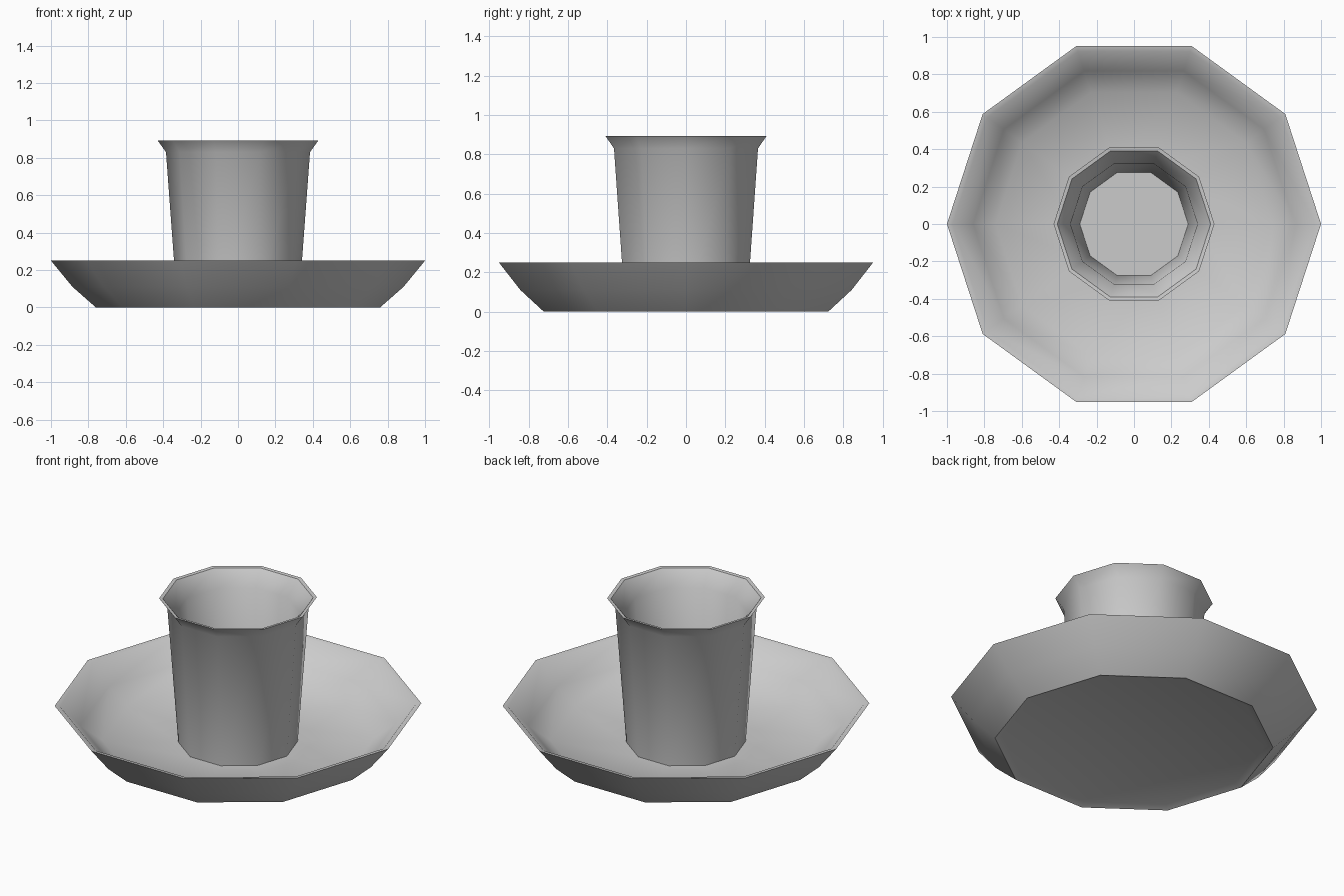
import bpy, bmesh, math

if "Cube" in bpy.data.objects:
    bpy.data.objects.remove(bpy.data.objects["Cube"])

SIDES = 10


def lathe(name, profile):
    """Spin a closed (radius, z) profile into a ten-sided solid; radius 0 ends become poles."""
    bm = bmesh.new()
    rings = []
    for r, z in profile:
        if r == 0:
            rings.append([bm.verts.new((0, 0, z))] * SIDES)
        else:
            rings.append([bm.verts.new((r * math.cos(2 * math.pi * i / SIDES),
                                        r * math.sin(2 * math.pi * i / SIDES), z))
                          for i in range(SIDES)])
    for a, b in zip(rings, rings[1:]):
        for i in range(SIDES):
            j = (i + 1) % SIDES
            bm.faces.new(list(dict.fromkeys((a[i], a[j], b[j], b[i]))))
    bmesh.ops.recalc_face_normals(bm, faces=bm.faces)
    mesh = bpy.data.meshes.new(name)
    bm.to_mesh(mesh)
    bm.free()
    obj = bpy.data.objects.new(name, mesh)
    bpy.context.collection.objects.link(obj)
    bpy.ops.object.select_all(action='DESELECT')
    obj.select_set(True)
    bpy.context.view_layer.objects.active = obj
    bpy.ops.object.shade_smooth_by_angle(angle=math.radians(42))
    return obj


# Thin dish with a slightly recessed underside
lathe("saucer", [(0, 0.015), (0.72, 0.015), (0.76, 0), (0.885, 0.11), (1.0, 0.25),
                 (0.97, 0.245), (0.86, 0.13), (0.74, 0.04), (0.33, 0.027), (0, 0.027)])

# Tapered hollow cup with a flared lip
lathe("cup", [(0, 0.018), (0.325, 0.018), (0.385, 0.83), (0.43, 0.893),
              (0.41, 0.89), (0.34, 0.80), (0.29, 0.035), (0, 0.035)])
